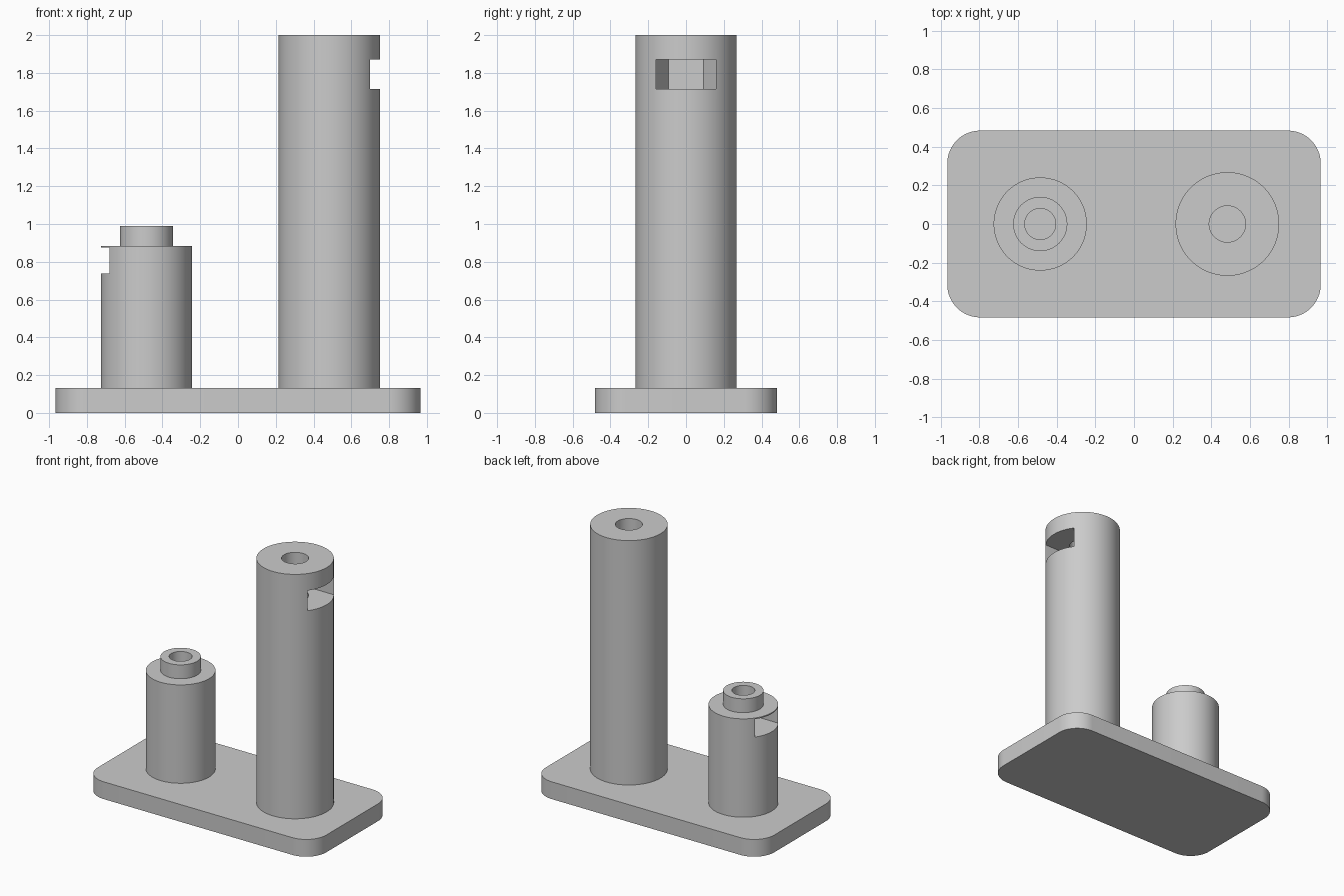
import bpy, bmesh
from math import cos, sin, pi, radians
from mathutils import Vector

cube = bpy.data.objects.get("Cube")
if cube:
    bpy.data.objects.remove(cube, do_unlink=True)

grey = bpy.data.materials.new("plain grey")
grey.use_nodes = True
COLOUR = (0.6, 0.6, 0.6, 1)
grey.diffuse_color = COLOUR
grey.node_tree.nodes["Principled BSDF"].inputs["Base Color"].default_value = COLOUR

BASE_TOP = 0.132
SEGMENTS = 96


def make_object(name, bm):
    bmesh.ops.recalc_face_normals(bm, faces=bm.faces)
    mesh = bpy.data.meshes.new(name)
    bm.to_mesh(mesh)
    bm.free()
    mesh.materials.append(grey)
    obj = bpy.data.objects.new(name, mesh)
    bpy.context.collection.objects.link(obj)
    return obj


def smooth(obj):
    bpy.ops.object.select_all(action="DESELECT")
    obj.select_set(True)
    bpy.context.view_layer.objects.active = obj
    bpy.ops.object.shade_smooth_by_angle(angle=radians(30))


def lathe(name, profile, x):
    """Turn an (r, z) profile, starting and ending on the axis, into a solid."""
    bm = bmesh.new()
    verts = [bm.verts.new((r, 0, z)) for r, z in profile]
    edges = [bm.edges.new(pair) for pair in zip(verts, verts[1:])]
    bmesh.ops.spin(bm, geom=verts + edges, cent=(0, 0, 0), axis=(0, 0, 1),
                   angle=2 * pi, steps=SEGMENTS)
    bmesh.ops.remove_doubles(bm, verts=bm.verts, dist=1e-4)
    obj = make_object(name, bm)
    obj.location.x = x
    return obj


def cut_nut_slot(post, side, half, low, high):
    """Cut a hexagonal nut pocket with a straight mouth towards +x or -x."""
    radius = half / cos(pi / 6)
    hexagon = [(radius * cos(a), radius * sin(a))
               for a in (pi / 2 + k * pi / 3 for k in range(4))]
    turn = (radius - half) * 2 * cos(pi / 6)   # where mouth meets hexagon
    outline = [(1, half), (turn, half)] + hexagon + [(turn, -half), (1, -half)]
    bm = bmesh.new()
    face = bm.faces.new([bm.verts.new((side * x, y, low)) for x, y in outline])
    side_geom = bmesh.ops.extrude_face_region(bm, geom=[face])["geom"]
    bmesh.ops.translate(bm, vec=Vector((0, 0, high - low)),
                        verts=[v for v in side_geom if isinstance(v, bmesh.types.BMVert)])
    cutter = make_object("slot_cutter", bm)
    cutter.location = post.location
    cutter.hide_render = True
    mod = post.modifiers.new("nut slot", "BOOLEAN")
    mod.operation, mod.solver, mod.object = "DIFFERENCE", "EXACT", cutter
    bpy.context.view_layer.objects.active = post
    bpy.ops.object.modifier_apply(modifier=mod.name)
    bpy.data.objects.remove(cutter, do_unlink=True)


# Base plate with rounded corners
bm = bmesh.new()
bmesh.ops.create_cube(bm, size=1)
bmesh.ops.scale(bm, vec=(1.932, 0.966, BASE_TOP), verts=bm.verts)
bmesh.ops.translate(bm, vec=(0, 0, BASE_TOP / 2), verts=bm.verts)
upright = [e for e in bm.edges if abs(e.verts[0].co.z - e.verts[1].co.z) > 0.01]
bmesh.ops.bevel(bm, geom=upright, offset=0.17, offset_type="OFFSET",
                segments=16, profile=0.5, affect="EDGES")
base = make_object("base_plate", bm)

# Tall post with a bore and a nut slot on its left side
bottom = BASE_TOP - 0.05
tall = lathe("tall_post", [(0, bottom), (0.268, bottom), (0.268, 2), (0.094, 2),
                           (0.094, 1.2), (0, 1.2)], 0.483)
cut_nut_slot(tall, 1, 0.16, 1.716, 1.87)

# Short post with a stepped collar and a nut slot on its right side
short = lathe("short_post", [(0, bottom), (0.241, bottom), (0.241, 0.884),
                             (0.14, 0.884), (0.14, 0.99), (0.08, 0.99),
                             (0.08, 0.3), (0, 0.3)], -0.485)
cut_nut_slot(short, -1, 0.14, 0.738, 0.875)

for part in (base, tall, short):
    smooth(part)
